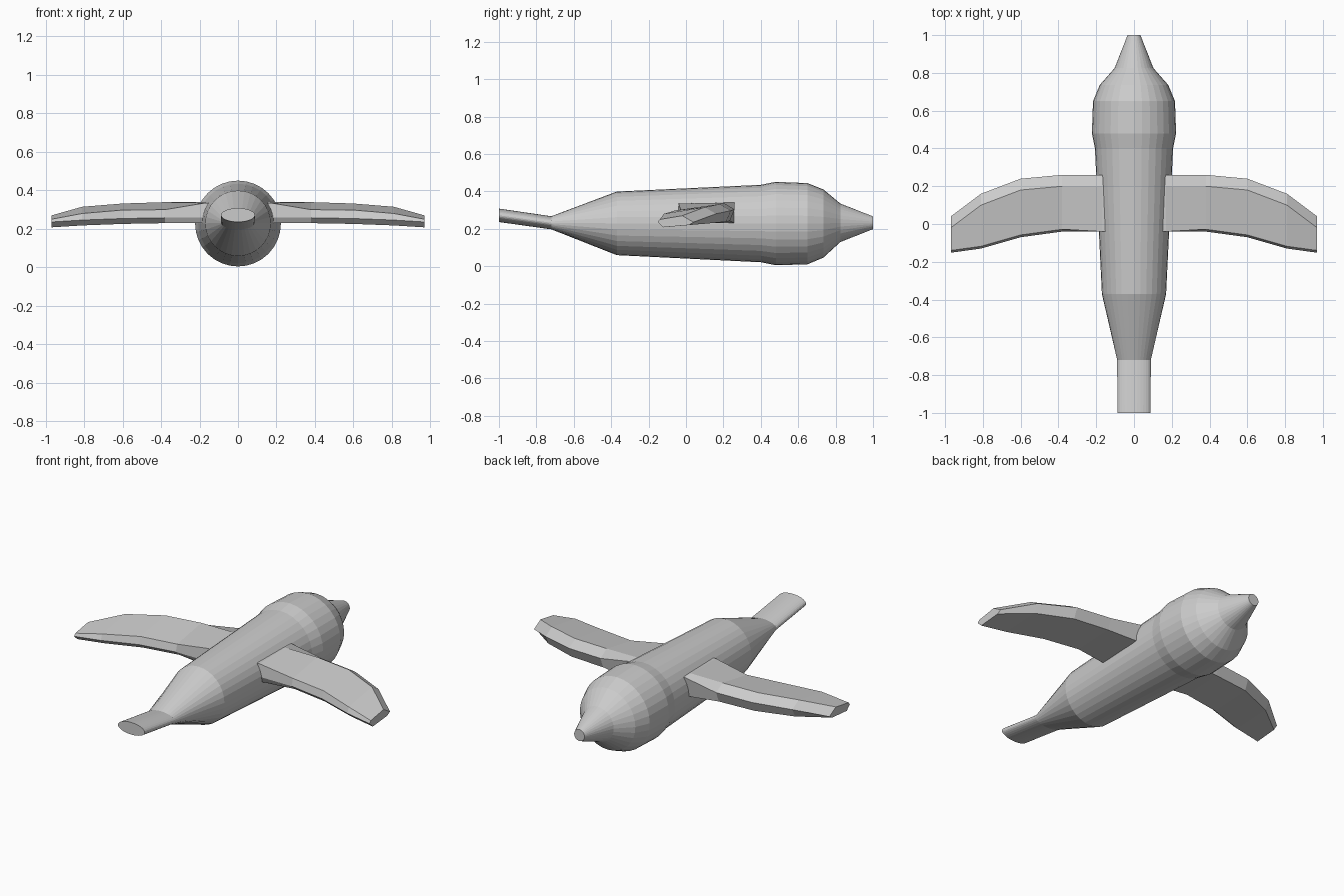
import bpy, bmesh, math

if "Cube" in bpy.data.objects:
    bpy.data.objects.remove(bpy.data.objects["Cube"])

grey = bpy.data.materials.new("light grey")
grey.diffuse_color = (0.6, 0.6, 0.6, 1)
grey.use_nodes = True
grey.node_tree.nodes["Principled BSDF"].inputs["Base Color"].default_value = grey.diffuse_color


def loft(name, rings):
    """Skin a closed solid through rings that share a point count."""
    bm = bmesh.new()
    loops = [[bm.verts.new(p) for p in ring] for ring in rings]
    n = len(loops[0])
    for a, b in zip(loops, loops[1:]):
        for i in range(n):
            j = (i + 1) % n
            bm.faces.new((a[i], a[j], b[j], b[i]))
    bm.faces.new(loops[0])
    bm.faces.new(loops[-1])
    bmesh.ops.recalc_face_normals(bm, faces=bm.faces)
    mesh = bpy.data.meshes.new(name)
    bm.to_mesh(mesh)
    bm.free()
    mesh.materials.append(grey)
    obj = bpy.data.objects.new(name, mesh)
    bpy.context.collection.objects.link(obj)
    return obj


# Body: (y, centre z, half width, half height) from flat tail to nose
stations = [(-1.0, .272, .088, .036), (-.72, .232, .089, .035),
            (-.37, .229, .170, .170), (.40, .228, .207, .207),
            (.48, .228, .223, .223), (.65, .227, .217, .217),
            (.735, .228, .182, .182), (.825, .232, .103, .103),
            (1.0, .232, .034, .034)]
SIDES = 32
loft("body", [[(rx * math.cos(2 * math.pi * i / SIDES), y,
                zc + rz * math.sin(2 * math.pi * i / SIDES))
               for i in range(SIDES)] for y, zc, rx, rz in stations])

# Wing: (x, trailing y, leading y, bottom z, trailing-top z, top z)
wing = [(.12, -.04, .26, .230, .335, .340), (.17, -.04, .26, .230, .335, .340),
        (.38, -.04, .26, .230, .300, .339), (.60, -.07, .24, .226, .298, .332),
        (.81, -.13, .16, .218, .280, .315), (.97, -.152, .04, .208, .250, .270)]


def section(side, x, yt, yl, zb, ztt, zt):
    t = min(1, max(0, (x - .17) / .21))      # bevels grow away from the root
    return [(side * x, y, z) for y, z in (
        (yt + .03 * t, zb), (yt, zb + .028), (yt + .012 * t, ztt),
        (yl - .06, zt), (yl, zt - .035 * t), (yl - .025 * t, zb + .012 * t))]


for label, side in (("left", -1), ("right", 1)):
    loft(label + "_wing", [section(side, *s) for s in wing])
